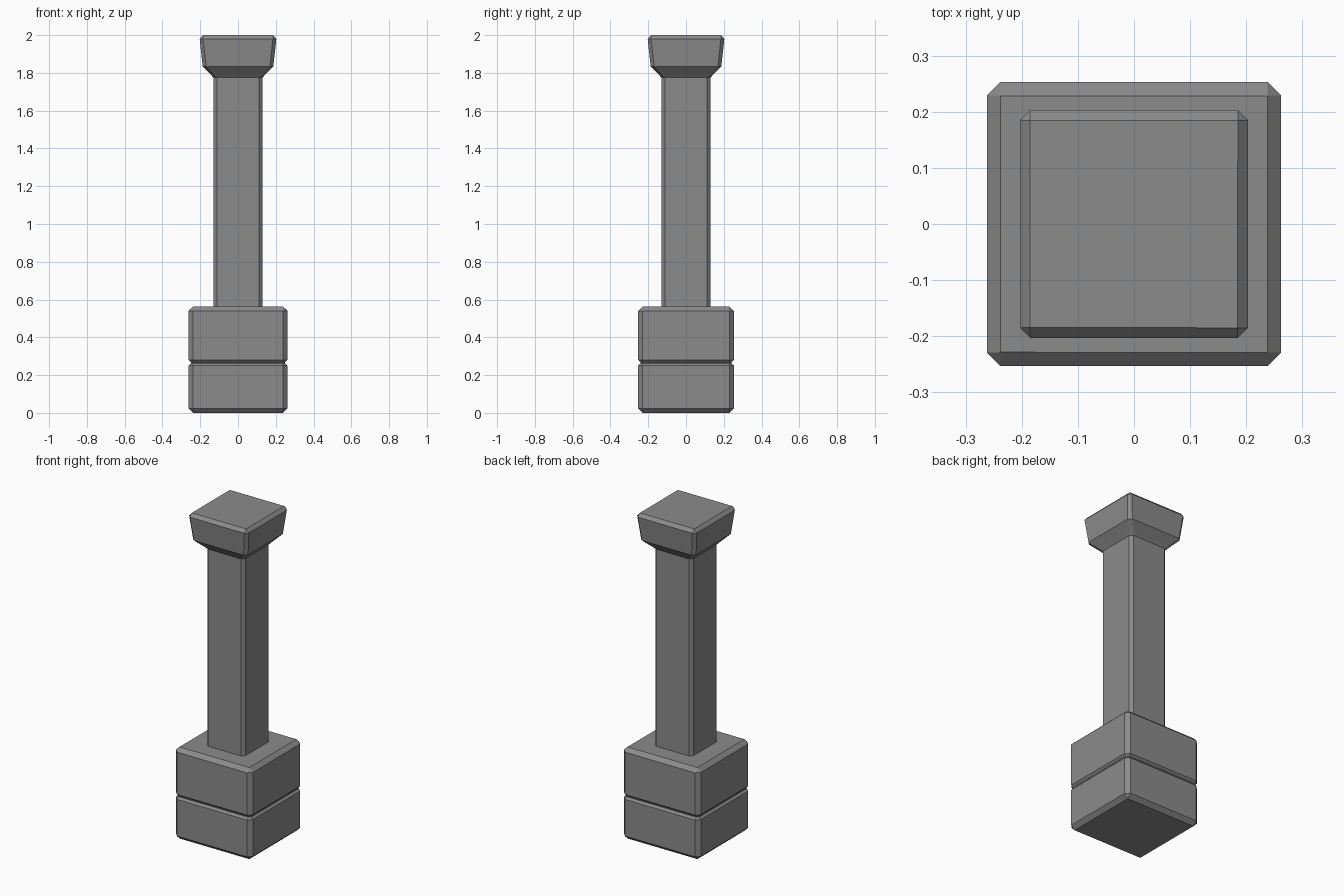
import bpy, bmesh

cube = bpy.data.objects.get("Cube")
if cube:
    bpy.data.objects.remove(cube, do_unlink=True)

stone = bpy.data.materials.new("grey stone")
stone.use_nodes = True
GREY = (0.26, 0.26, 0.26, 1)
stone.diffuse_color = GREY
stone.node_tree.nodes["Principled BSDF"].inputs["Base Color"].default_value = GREY


def ring(bm, hx, hy, z, c):
    """Square section with cut corners."""
    pts = [(hx - c, -hy), (hx, -hy + c), (hx, hy - c), (hx - c, hy),
           (c - hx, hy), (-hx, hy - c), (-hx, c - hy), (c - hx, -hy)]
    return [bm.verts.new((x, y, z)) for x, y in pts]


def loft(name, sections):
    """Skin a stack of (half x, half y, height, corner cut) sections."""
    bm = bmesh.new()
    rings = [ring(bm, *s) for s in sections]
    for a, b in zip(rings, rings[1:]):
        for i in range(8):
            j = (i + 1) % 8
            bm.faces.new((a[i], a[j], b[j], b[i]))
    bm.faces.new(rings[0][::-1])
    bm.faces.new(rings[-1])
    # end caps come to square corners
    bmesh.ops.remove_doubles(bm, verts=bm.verts, dist=0.0015)
    bmesh.ops.recalc_face_normals(bm, faces=bm.faces)
    mesh = bpy.data.meshes.new(name)
    bm.to_mesh(mesh)
    bm.free()
    mesh.materials.append(stone)
    bpy.context.collection.objects.link(bpy.data.objects.new(name, mesh))


X, Y, B = 0.262, 0.253, 0.024    # plinth half sizes and bevel
G = 0.012                        # groove depth

# two-tier plinth with a shallow groove between the tiers
loft("plinth", [
    (X - B, Y - B, 0, 0.0005),
    (X, Y, B, B),
    (X, Y, 0.25, B),
    (X - G, Y - G, 0.262, B - G),
    (X - G, Y - G, 0.268, B - G),
    (X, Y, 0.28, B),
    (X, Y, 0.54, B),
    (X - B, Y - B, 0.563, 0.0005),
])

# plain square shaft
loft("shaft", [(0.13, 0.13, 0.55, 0.018), (0.13, 0.13, 1.79, 0.018)])

# flared capital
loft("capital", [
    (0.13, 0.13, 1.775, 0.018),
    (0.15, 0.15, 1.797, 0.018),
    (0.187, 0.187, 1.835, 0.018),
    (0.203, 0.203, 1.98, 0.018),
    (0.185, 0.185, 2.0, 0.0005),
])
